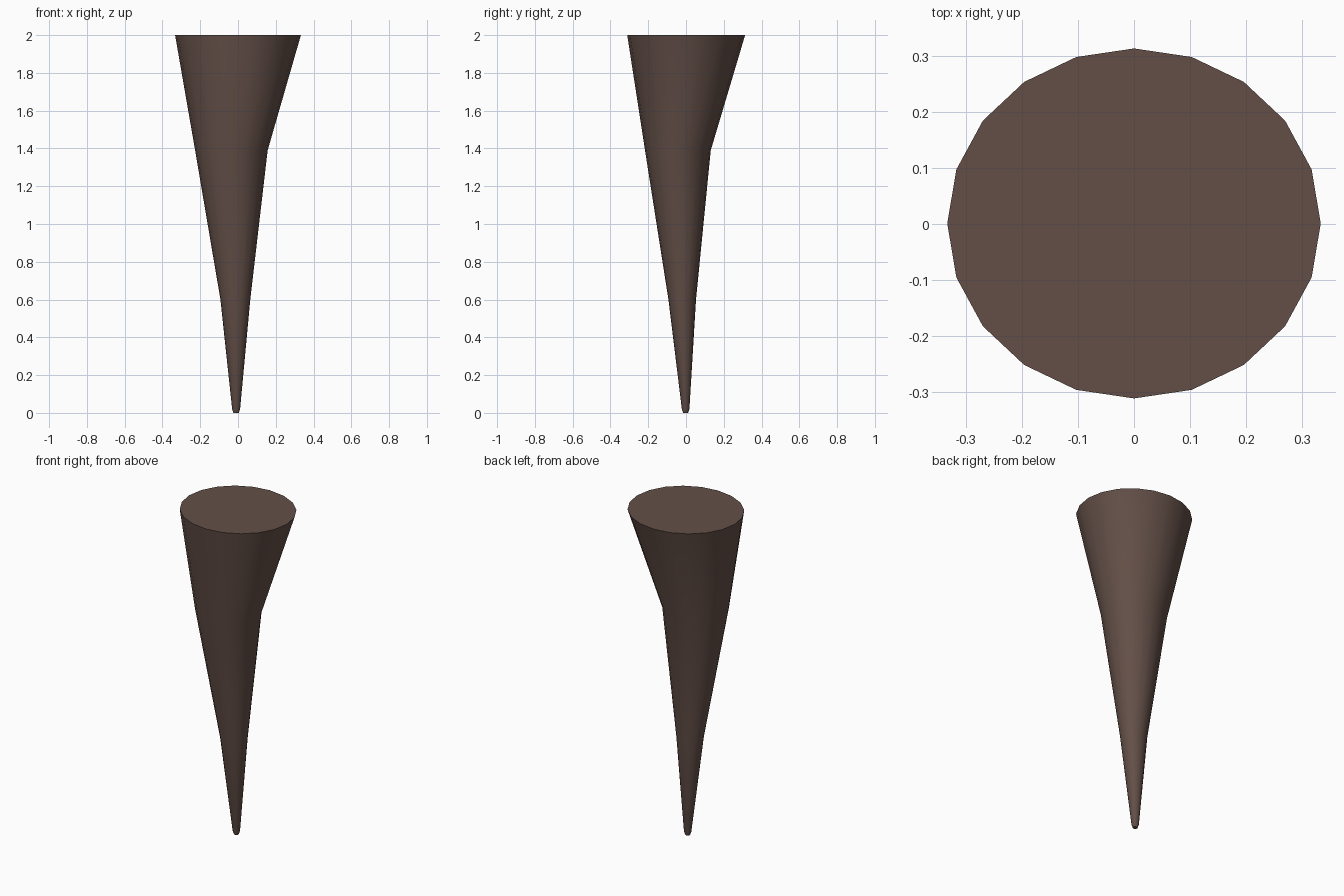
import bpy, bmesh
from math import cos, sin, tau

if "Cube" in bpy.data.objects:
    bpy.data.objects.remove(bpy.data.objects["Cube"])

SIDES = 20
# Rings from tip to top: centre x, centre y, radius x, radius y, z
RINGS = [
    (-0.010, -0.002, 0.014, 0.013, 0.0),
    (-0.010, -0.002, 0.021, 0.020, 0.02),
    (-0.014, -0.020, 0.079, 0.073, 0.60),
    (-0.035, -0.043, 0.192, 0.174, 1.39),
    (0.0, 0.001, 0.333, 0.312, 2.0),
]

# Tapered, slightly bent spike lofted through the rings
bm = bmesh.new()
loops = [[bm.verts.new((cx + rx * cos(tau * i / SIDES), cy + ry * sin(tau * i / SIDES), z))
          for i in range(SIDES)] for cx, cy, rx, ry, z in RINGS]
for low, high in zip(loops, loops[1:]):
    for i in range(SIDES):
        j = (i + 1) % SIDES
        bm.faces.new((low[i], low[j], high[j], high[i]))

# Flat end caps
bm.faces.new(loops[0][::-1])
bm.faces.new(loops[-1])

mesh = bpy.data.meshes.new("tapered_spike")
bm.to_mesh(mesh)
bm.free()
spike = bpy.data.objects.new("tapered_spike", mesh)
bpy.context.collection.objects.link(spike)

# Brown colour
brown = bpy.data.materials.new("brown")
brown.diffuse_color = (0.125, 0.078, 0.064, 1)
brown.use_nodes = True
brown.node_tree.nodes["Principled BSDF"].inputs["Base Color"].default_value = brown.diffuse_color
mesh.materials.append(brown)

# Smooth sides, sharp rims
bpy.context.view_layer.objects.active = spike
spike.select_set(True)
bpy.ops.object.shade_smooth_by_angle(angle=0.6)
